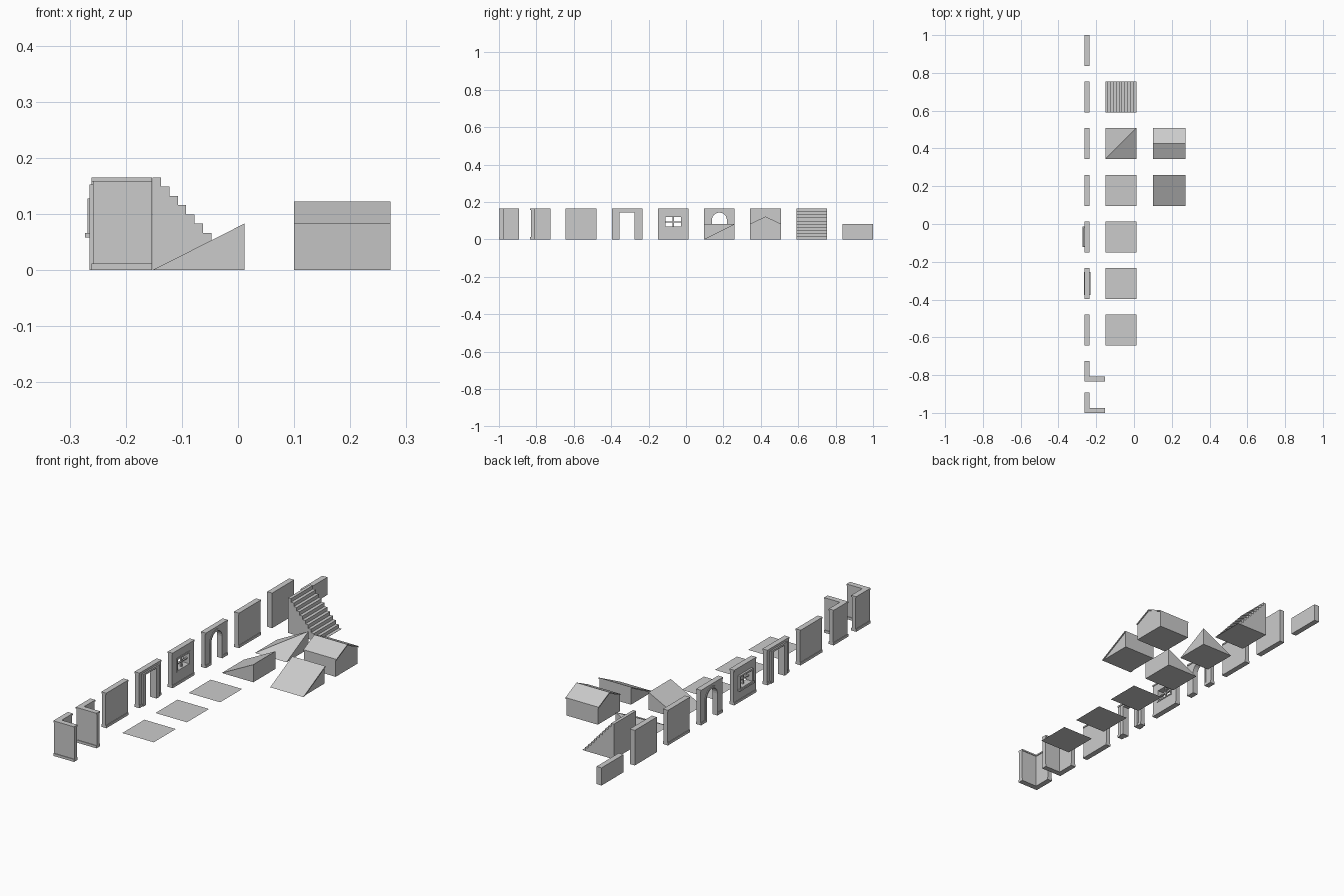
import bpy, bmesh, math

if "Cube" in bpy.data.objects:
    bpy.data.objects.remove(bpy.data.objects["Cube"])

XO, XI = -0.261, -0.235      # wall outer / inner planes
INSET = 0.003                # trim depth
W, H = 0.164, 0.165          # module width and height
BASE, CAP = 0.012, 0.158     # trim heights


def finish(name, bm):
    bmesh.ops.recalc_face_normals(bm, faces=bm.faces)
    me = bpy.data.meshes.new(name)
    bm.to_mesh(me)
    bm.free()
    ob = bpy.data.objects.new(name, me)
    bpy.context.collection.objects.link(ob)
    return ob


def place(axis, p, d):
    if axis == 'X':
        return (d, p[0], p[1])
    if axis == 'Y':
        return (p[0], d, p[1])
    return (p[0], p[1], d)


def prism(name, pts, axis, a, b):
    bm = bmesh.new()
    lo = [bm.verts.new(place(axis, p, a)) for p in pts]
    hi = [bm.verts.new(place(axis, p, b)) for p in pts]
    bm.faces.new(lo)
    bm.faces.new(hi[::-1])
    n = len(pts)
    for i in range(n):
        j = (i + 1) % n
        bm.faces.new((lo[i], lo[j], hi[j], hi[i]))
    return finish(name, bm)


def rect(u0, u1, v0, v1):
    return [(u0, v0), (u1, v0), (u1, v1), (u0, v1)]


def box(name, x0, x1, y0, y1, z0, z1):
    return prism(name, rect(x0, x1, y0, y1), 'Z', z0, z1)


def ring(name, outer, inner, a, b):
    bm = bmesh.new()
    L = [[bm.verts.new(place('X', p, d)) for p in loop]
         for loop, d in ((outer, a), (outer, b), (inner, b), (inner, a))]
    n = len(outer)
    for k in range(4):
        A, B = L[k], L[(k + 1) % 4]
        for i in range(n):
            j = (i + 1) % n
            bm.faces.new((A[i], A[j], B[j], B[i]))
    return finish(name, bm)


def opening(c, hw, top, arched):
    """Outline of a doorway, from left foot over the top to right foot."""
    if not arched:
        return [(c - hw, 0), (c - hw, top), (c + hw, top), (c + hw, 0)]
    arc = [(c - hw * math.cos(math.pi * i / 12),
            top - hw + hw * math.sin(math.pi * i / 12)) for i in range(13)]
    return [(c - hw, 0)] + arc + [(c + hw, 0)]


def trims(name, y0, gap=None):
    box(name + "_cornice", XO, XI, y0, y0 + W, CAP, H)
    spans = [(y0, y0 + W)] if gap is None else [(y0, gap[0]), (gap[1], y0 + W)]
    for i, (a, b) in enumerate(spans):
        box(f"{name}_plinth_{i}", XO, XI, a, b, 0, BASE)


def slot(k):
    return 1 - 0.2465 * k - W      # lower y of module k


BX0, BX1 = XO + INSET, XI - INSET

# low wall and plain wall
box("low_wall", XO, XI, slot(0), 1, 0, 0.083)
box("plain_wall", XO, XI, slot(1), slot(1) + W, 0, H)

# trimmed solid walls
for k in (2, 6):
    y0 = slot(k)
    box(f"trimmed_wall_{k}", BX0, BX1, y0, y0 + W, BASE, CAP)
    trims(f"trimmed_wall_{k}", y0)

# archway and doorway walls with surrounds
for k, name, arched in ((3, "arch_wall", True), (5, "door_wall", False)):
    y0 = slot(k)
    c, hw, top, fr = y0 + W / 2, 0.04, 0.143, 0.009
    hole = opening(c, hw, top, arched)
    prism(name, [(y0, 0)] + hole + [(y0 + W, 0), (y0 + W, CAP), (y0, CAP)],
          'X', BX0, BX1)
    e = fr + (0.012 if not arched else 0)
    outer = opening(c, hw + e, top + fr, arched)
    ext = 0.004 if not arched else 0.0
    prism(name + "_surround", hole + outer[::-1], 'X', XO - ext, XI + ext)
    trims(name, y0, (c - hw - e, c + hw + e))

# window wall
y0 = slot(4)
c = y0 + W / 2
ring("window_wall", rect(y0, y0 + W, BASE, CAP),
     rect(c - 0.042, c + 0.042, 0.064, 0.121), BX0, BX1)
trims("window_wall", y0)
ring("window_frame", rect(c - 0.05, c + 0.05, 0.062, 0.127),
     rect(c - 0.042, c + 0.042, 0.068, 0.119), XO - 0.007, XI)
box("window_sill", XO - 0.012, BX0, c - 0.055, c + 0.055, 0.058, 0.066)
box("window_mullion", -0.252, -0.244, c - 0.003, c + 0.003, 0.066, 0.12)
box("window_crossbar", -0.252, -0.244, c - 0.042, c + 0.042, 0.090, 0.095)


# L-shaped corner walls
def corner(name, y):
    L, t = 0.108, XI - XO

    def plan(d):
        return [(XO + d, y + d), (XO + L, y + d), (XO + L, y + t - d),
                (XI - d, y + t - d), (XI - d, y + L), (XO + d, y + L)]
    prism(name, plan(INSET), 'Z', BASE, CAP)
    prism(name + "_plinth", plan(0), 'Z', 0, BASE)
    prism(name + "_cornice", plan(0), 'Z', CAP, H)


corner("inner_corner", -0.833)
corner("outer_corner", -1.0)

# floor tiles
FX = -0.152
for k in (4, 5, 6):
    bm = bmesh.new()
    bm.faces.new([bm.verts.new((x, y, 0))
                  for x, y in rect(FX, FX + W, slot(k), slot(k) + W)])
    finish(f"floor_tile_{k}", bm)

# staircase
tread, riser = W / 11, H / 10
steps = [(FX, 0), (FX, H)]
for i in range(10):
    x = FX + tread * (i + 1)
    steps += [(x, H - riser * i), (x, max(H - riser * (i + 1), 0.001))]
steps += [(FX + W, 0.001), (FX + W, 0)]
prism("staircase", steps, 'Y', slot(1), slot(1) + W)

# roof slope rising to +x
RH = 0.083
prism("roof_slope", [(FX, 0), (FX + W, 0), (FX + W, RH)], 'Y', slot(3), slot(3) + W)

# hip roof corner
y0 = slot(2)
bm = bmesh.new()
a, b, c_, d = [bm.verts.new((x, y, 0)) for x, y in rect(FX, FX + W, y0, y0 + W)]
top = bm.verts.new((FX + W, y0 + W, RH))
for f in ((a, b, c_, d), (a, b, top), (b, c_, top), (c_, d, top), (d, a, top)):
    bm.faces.new(f)
finish("roof_hip_corner", bm)

# single-pitch roof with slab overhanging its ends
GX0, GX1, O, T = 0.10, 0.272, 0.004, 0.006
y0 = slot(3)
y1 = y0 + W
prism("pitch_body", [(y0 + 2 * T, 0), (y1, 0), (y1, RH - T)], 'X', GX0 + O, GX1 - O)
prism("pitch_slab", [(y0, 0), (y0 + 2 * T, 0), (y1, RH - T), (y1, RH)], 'X', GX0, GX1)

# gabled roof block
y0 = slot(2)
y1, ym = y0 + W, y0 + W / 2
e, r = 0.083, 0.122
prism("gable_body", [(y0, 0), (y1, 0), (y1, e - T), (ym, r - T), (y0, e - T)],
      'X', GX0 + O, GX1 - O)
prism("gable_slab", [(y0, e - T), (ym, r - T), (y1, e - T), (y1, e), (ym, r), (y0, e)],
      'X', GX0, GX1)
